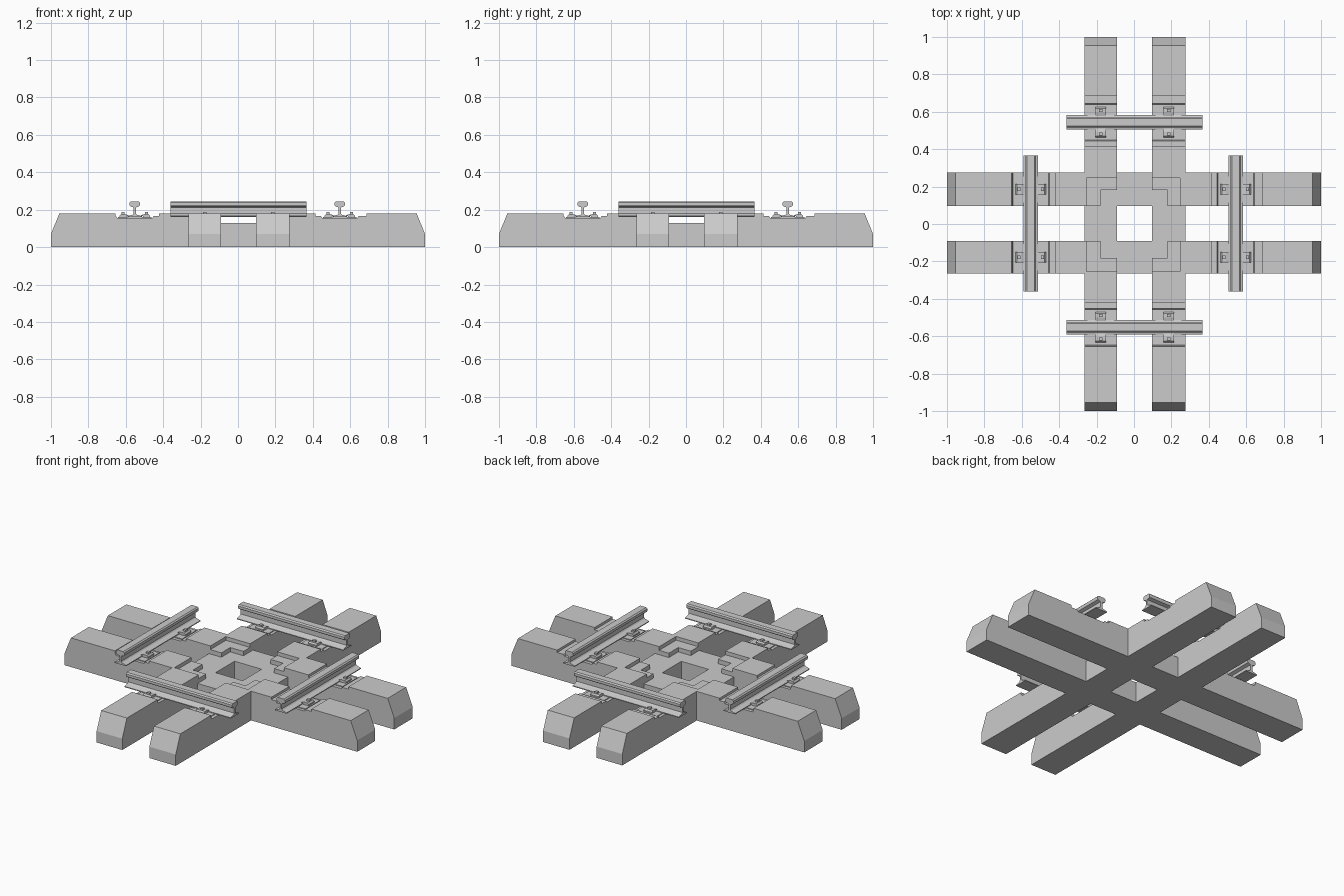
import bpy, bmesh

if "Cube" in bpy.data.objects:
    bpy.data.objects.remove(bpy.data.objects["Cube"])

LANES = ((-0.265, -0.09), (0.095, 0.275))   # sideways spans of each sleeper pair
RAILS = (-0.552, 0.544)                     # rail centre lines
LOW, MID, TOP = 0.13, 0.157, 0.18           # joint levels


def prism(name, loop, v0, v1, axis, along=False):
    """Extrude a (u, z) loop over v0..v1; axis 'y' swaps u and v.
    With along=True the loop is a plan (u, v) outline extruded in z."""
    bm = bmesh.new()

    def vert(a, b, c):
        u, v, z = (a, b, c) if along else (a, c, b)
        return bm.verts.new((u, v, z) if axis == "x" else (v, u, z))
    lo = [vert(a, b, v0) for a, b in loop]
    hi = [vert(a, b, v1) for a, b in loop]
    bm.faces.new(lo)
    bm.faces.new(hi)
    n = len(loop)
    for i in range(n):
        j = (i + 1) % n
        bm.faces.new((lo[i], lo[j], hi[j], hi[i]))
    bmesh.ops.recalc_face_normals(bm, faces=bm.faces)
    me = bpy.data.meshes.new(name)
    bm.to_mesh(me)
    bm.free()
    ob = bpy.data.objects.new(name, me)
    bpy.context.collection.objects.link(ob)
    return ob


def box(name, u, v, z, axis):
    return prism(name, [(u[0], z[0]), (u[1], z[0]), (u[1], z[1]), (u[0], z[1])], v[0], v[1], axis)


def seat(a, b, c):
    """Top line of a rail seat cut into a sleeper."""
    return [(a, TOP), (a, 0.165), (c - 0.1, 0.165), (c - 0.095, 0.155),
            (c + 0.095, 0.155), (c + 0.1, 0.165), (b, 0.165), (b, TOP)]


left_top = [(-1, 0), (-1, 0.07), (-0.955, TOP)] + seat(-0.655, -0.422, RAILS[0])
right_top = seat(0.414, 0.687, RAILS[1]) + [(0.955, TOP), (1, 0.07), (1, 0)]

# Long sleepers, lowered through the middle
for v0, v1 in LANES:
    prism("long_sleeper", left_top + [(-0.255, TOP), (-0.255, LOW), (0.246, LOW), (0.246, TOP)]
          + right_top, v0, v1, "x")

# Crossing sleepers: arms butt against the long sleepers
for v0, v1 in LANES:
    prism("cross_sleeper_front", left_top + [(-0.265, TOP), (-0.265, 0)], v0, v1, "y")
    prism("cross_sleeper_back", [(0.275, 0), (0.275, TOP)] + right_top, v0, v1, "y")
    box("cross_sleeper_middle", (-0.09, 0.095), (v0, v1), (0, LOW), "y")

# Stepped lap joints at the four crossings
for ix, sx in enumerate((-1, 1)):
    for iy, sy in enumerate((-1, 1)):
        inner = (-0.09, 0.095)
        outer = (-0.255, 0.246)
        edge = (-0.265, 0.275)
        xi, yi, xo, yo = inner[ix], inner[iy], outer[ix], outer[iy]
        m, k = 0.18 * sx, 0.182 * sy
        prism("joint_step", [(xi, yo), (xo, yo), (xo, yi), (m, yi), (m, k), (xi, k)],
              LOW, MID, "x", along=True)
        box("joint_edge", sorted((xi, xo)), sorted((yo, edge[iy])), (LOW, TOP), "x")

# Rail cross-section, right half from foot to head, then mirrored
half = [(0.04, 0.16), (0.04, 0.165), (0.012, 0.173), (0.006, 0.18), (0.006, 0.212),
        (0.025, 0.219), (0.028, 0.225), (0.028, 0.238), (0.021, 0.245)]
section = half + [(-a, z) for a, z in reversed(half)]

for axis in "xy":
    for c in RAILS:
        prism("rail", [(c + a, z) for a, z in section], -0.36, 0.365, axis)
        for v0, v1 in LANES:
            mid = (v0 + v1) / 2
            # Base plate under the rail
            box("rail_plate", (c - 0.09, c + 0.09), (mid - 0.07, mid + 0.07), (0.15, 0.16), axis)
            for s in (-1, 1):
                # Clip gripping the rail foot, with its bolt
                clip = [(0.034, 0.166), (0.034, 0.171), (0.052, 0.176), (0.074, 0.176),
                        (0.082, 0.168), (0.082, 0.155), (0.043, 0.155), (0.043, 0.166)]
                prism("rail_clip", [(c + s * a, z) for a, z in clip], mid - 0.028, mid + 0.028, axis)
                b = c + s * 0.063
                box("clip_bolt", (b - 0.009, b + 0.009), (mid - 0.009, mid + 0.009),
                    (0.17, 0.187), axis)
